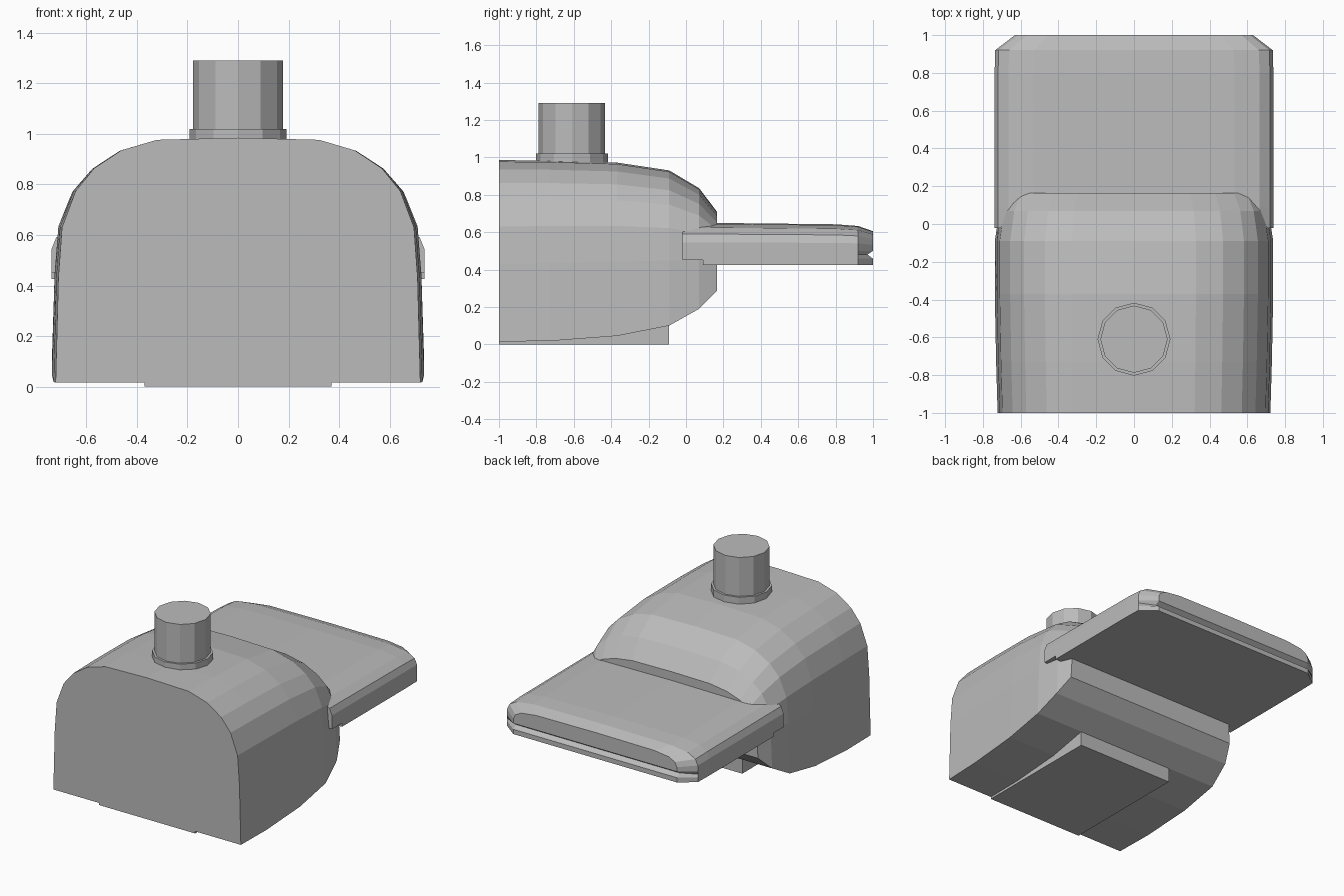
import bpy, bmesh, math

if "Cube" in bpy.data.objects:
    bpy.data.objects.remove(bpy.data.objects["Cube"])

grey = bpy.data.materials.new("plain_grey")
grey.diffuse_color = (0.5, 0.5, 0.5, 1)
grey.use_nodes = True
grey.node_tree.nodes["Principled BSDF"].inputs["Base Color"].default_value = grey.diffuse_color


def finish(name, bm):
    bmesh.ops.recalc_face_normals(bm, faces=bm.faces[:])
    me = bpy.data.meshes.new(name)
    bm.to_mesh(me)
    bm.free()
    me.materials.append(grey)
    ob = bpy.data.objects.new(name, me)
    bpy.context.collection.objects.link(ob)
    return ob


def loft(name, stations):
    """Each station: half outline of (x, y, z), bottom to top, last point on x = 0."""
    bm = bmesh.new()
    rings = []
    for half in stations:
        pts = half + [(-x, y, z) for x, y, z in reversed(half[:-1])]
        rings.append([bm.verts.new(p) for p in pts])
    n = len(rings[0])
    for a, b in zip(rings, rings[1:]):
        for i in range(n):
            j = (i + 1) % n
            bm.faces.new((a[i], a[j], b[j], b[i]))
    for r in (rings[0], rings[-1]):          # end caps, row by row
        top = n // 2
        for i in range(top - 1):
            bm.faces.new((r[i], r[i + 1], r[n - 2 - i], r[n - 1 - i]))
        bm.faces.new((r[top - 1], r[top], r[top + 1]))
    bmesh.ops.remove_doubles(bm, verts=bm.verts[:], dist=1e-5)
    return finish(name, bm)


# Arched body, narrowing and rounding off towards the back
arch = [(0.985, 0), (0.965, 0.36), (0.89, 0.62), (0.79, 0.78),
        (0.64, 0.91), (0.445, 0.985), (0, 1)]
body = []
for y, w, bottom, top in [(-1, 0.722, 0.015, 0.985), (-0.73, 0.73, 0.018, 0.983),
                          (-0.37, 0.737, 0.045, 0.972), (-0.09, 0.737, 0.10, 0.93),
                          (0.07, 0.712, 0.19, 0.835), (0.165, 0.67, 0.285, 0.71)]:
    spring = 0.43 + 0.02 * (y + 1)
    body.append([(w, y, bottom)] +
                [(w * fx, y, spring + (top - spring) * fz) for fx, fz in arch])
loft("body", body)

# Flat rear shelf with rounded top edges, cut corners and a slit in its end
shelf = []
for y, w, bottom, top, groove in [(-0.02, 0.738, 0.45, 0.65, 0), (0.09, 0.738, 0.45, 0.65, 0),
                                  (0.09, 0.738, 0.425, 0.65, 0), (0.80, 0.738, 0.425, 0.642, 0),
                                  (0.92, 0.735, 0.425, 0.633, 0), (1.0, 0.63, 0.425, 0.605, 0.03)]:
    k = (top - 0.5) / 0.15
    shelf.append([(w, y, bottom), (w, y, 0.458), (w, y - groove, 0.48), (w, y, 0.50),
                  (w, y, 0.5 + 0.045 * k), (w * 0.975, y, 0.5 + 0.09 * k),
                  (w * 0.90, y, 0.5 + 0.125 * k), (w * 0.72, y, 0.5 + 0.145 * k),
                  (0, y, top)])
loft("rear_shelf", shelf)

# Base plate under the body
bm = bmesh.new()
bmesh.ops.create_cube(bm, size=1)
for v in bm.verts:
    v.co = (v.co.x * 0.74, -0.545 + v.co.y * 0.909, 0.055 + v.co.z * 0.11)
finish("base_plate", bm)

# Twelve-sided top post and its collar
for name, r, z0, z1 in [("post_collar", 0.193, 0.95, 1.02), ("top_post", 0.178, 0.95, 1.29)]:
    bm = bmesh.new()
    bmesh.ops.create_cone(bm, cap_ends=True, segments=12, radius1=r, radius2=r, depth=z1 - z0)
    bmesh.ops.translate(bm, vec=(0, -0.61, (z0 + z1) / 2), verts=bm.verts[:])
    finish(name, bm)
